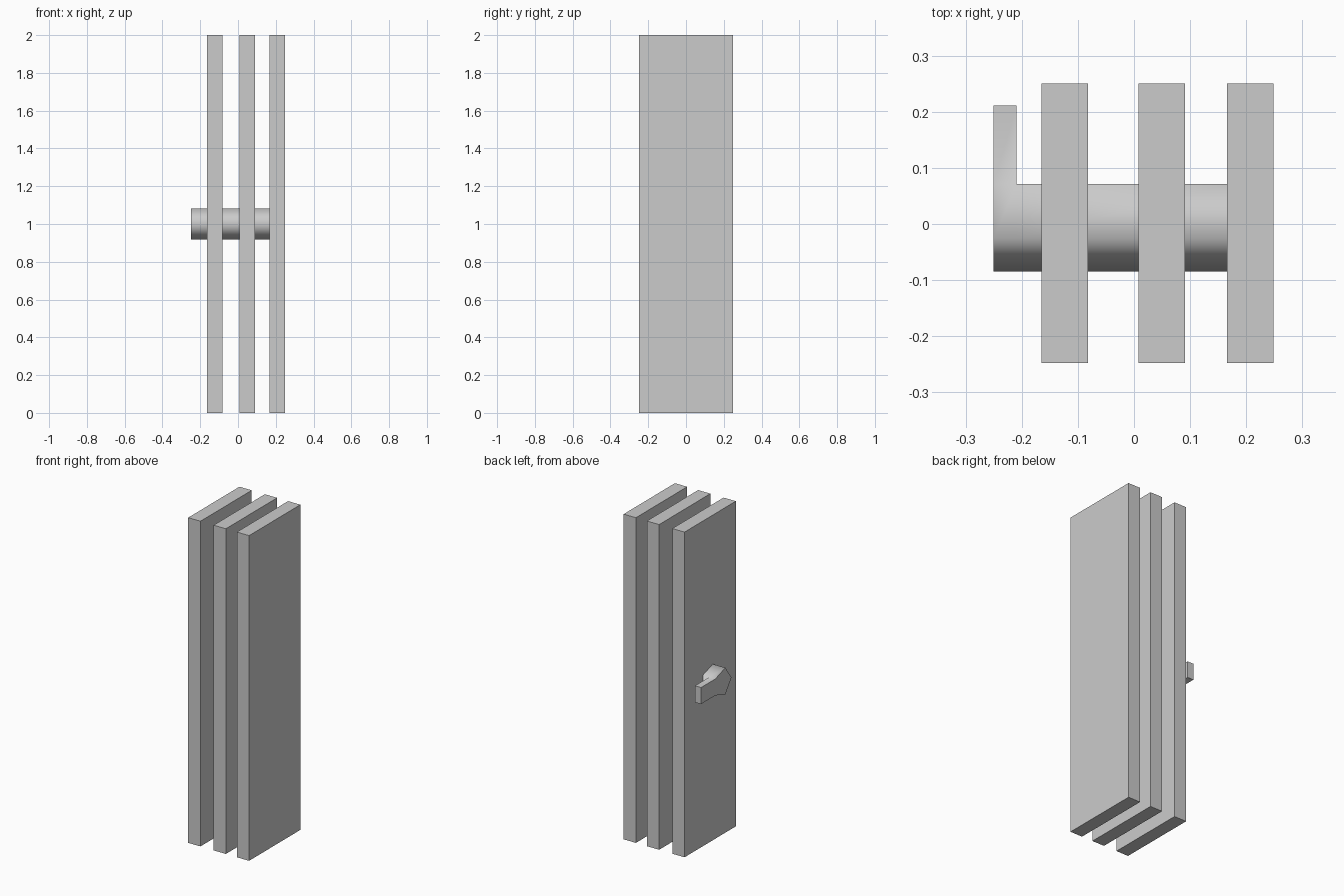
import bpy, bmesh, math
from mathutils import Vector

if "Cube" in bpy.data.objects:
    bpy.data.objects.remove(bpy.data.objects["Cube"])


def finish(bm, name):
    bmesh.ops.recalc_face_normals(bm, faces=bm.faces)
    mesh = bpy.data.meshes.new(name)
    bm.to_mesh(mesh)
    bm.free()
    obj = bpy.data.objects.new(name, mesh)
    bpy.context.collection.objects.link(obj)
    return obj


def panel(name, x0, x1):
    bm = bmesh.new()
    bmesh.ops.create_cube(bm, size=1)
    bmesh.ops.scale(bm, vec=(x1 - x0, 0.498, 2), verts=bm.verts)
    bmesh.ops.translate(bm, vec=((x0 + x1) / 2, 0.001, 1), verts=bm.verts)
    return finish(bm, name)


# Three tall slabs standing side by side
panel("left_panel", -0.165, -0.082)
panel("middle_panel", 0.008, 0.091)
panel("right_panel", 0.166, 0.249)

# Five-sided shaft running through the slabs, one corner pointing forward
R, CY, CZ = 0.0865, 0.0015, 1.001
bm = bmesh.new()
rings = []
for x in (-0.25, -0.209, 0.17):
    rings.append([bm.verts.new((x, CY - R * math.cos(a), CZ + R * math.sin(a)))
                  for a in (i * math.tau / 5 for i in range(5))])
for a, b in zip(rings, rings[1:]):
    for i in range(5):
        j = (i + 1) % 5
        bm.faces.new((a[i], a[j], b[j], b[i]))
bm.faces.new(rings[0])
bm.faces.new(rings[-1])

# Lever pulled out of the flat rear side at the shaft's free end
bm.normal_update()
rear = min((f for f in bm.faces if f.calc_center_median().y > CY + 0.06),
           key=lambda f: f.calc_center_median().x)
tip = bmesh.ops.extrude_discrete_faces(bm, faces=[rear])["faces"][0]
for v in tip.verts:
    v.co.y = 0.211
shaft = finish(bm, "shaft_with_lever")

# Soft shading round the shaft, sharp right-angled ends
bpy.ops.object.select_all(action='DESELECT')
shaft.select_set(True)
bpy.context.view_layer.objects.active = shaft
bpy.ops.object.shade_smooth_by_angle(angle=math.radians(80))
